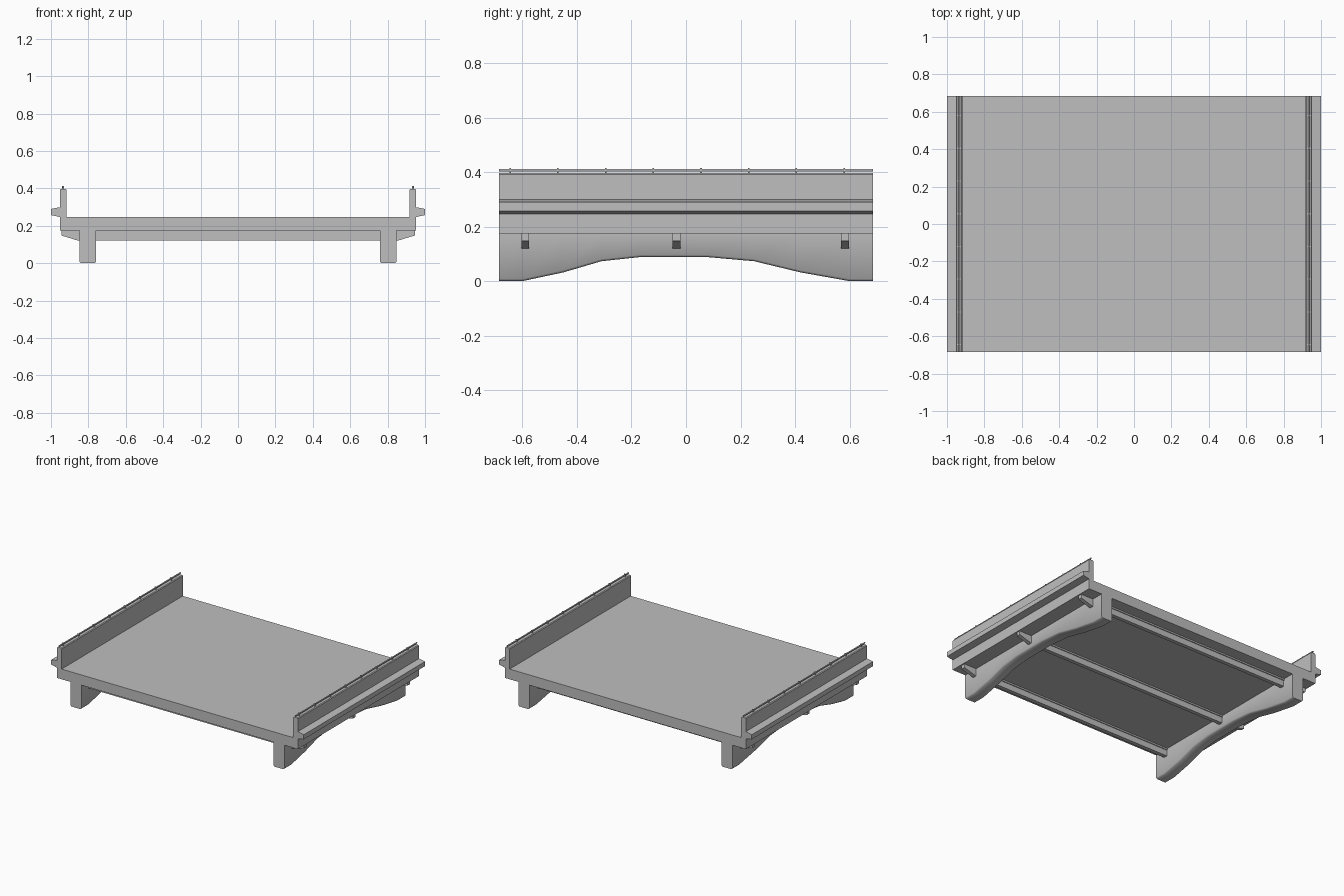
import bpy, bmesh, math

if "Cube" in bpy.data.objects:
    bpy.data.objects.remove(bpy.data.objects["Cube"], do_unlink=True)

concrete = bpy.data.materials.new("grey concrete")
concrete.use_nodes = True
GREY = (0.52, 0.52, 0.52, 1)
concrete.diffuse_color = GREY
concrete.node_tree.nodes["Principled BSDF"].inputs["Base Color"].default_value = GREY

HALF = 0.685  # half the span


def loft(name, rings, mirror=False, smooth=False):
    """Skin matching closed rings of 3D points and cap both ends."""
    bm = bmesh.new()
    loops = [[bm.verts.new(p) for p in ring] for ring in rings]
    n = len(loops[0])
    for a, b in zip(loops, loops[1:]):
        for i in range(n):
            j = (i + 1) % n
            bm.faces.new((a[i], a[j], b[j], b[i]))
    bm.faces.new(loops[0])
    bm.faces.new(loops[-1])
    bmesh.ops.recalc_face_normals(bm, faces=bm.faces)
    mesh = bpy.data.meshes.new(name)
    bm.to_mesh(mesh)
    bm.free()
    mesh.materials.append(concrete)
    obj = bpy.data.objects.new(name, mesh)
    bpy.context.collection.objects.link(obj)
    if smooth:
        bpy.ops.object.select_all(action="DESELECT")
        obj.select_set(True)
        bpy.context.view_layer.objects.active = obj
        bpy.ops.object.shade_smooth_by_angle(angle=math.radians(50))
    if mirror:
        obj.modifiers.new("mirror", "MIRROR")
    return obj


def extrude(name, section, y0, y1, **kw):
    """Run an x-z section along y."""
    return loft(name, [[(x, y, z) for x, z in section] for y in (y0, y1)], **kw)


def rect(x0, x1, z0, z1):
    return [(x0, z0), (x1, z0), (x1, z1), (x0, z1)]


# Road deck
extrude("deck_slab", rect(-0.953, 0.953, 0.174, 0.247), -HALF, HALF)

# Parapet walls with an outer ledge
parapet = [(0.916, 0.24), (0.953, 0.24), (0.953, 0.247), (1.0, 0.257), (1.0, 0.29),
           (0.953, 0.299), (0.953, 0.391), (0.948, 0.396), (0.921, 0.396), (0.916, 0.391)]
extrude("parapet_wall", parapet, -HALF, HALF, mirror=True)

# Handrail and its posts
R = 0.005
ring = [(0.935 + R * math.cos(i * math.pi / 4), 0.407 + R * math.sin(i * math.pi / 4))
        for i in range(8)]
extrude("handrail", ring, -HALF, HALF, mirror=True, smooth=True)
for i in range(8):
    y = -0.645 + 0.175 * i
    extrude(f"rail_post_{i + 1}", rect(0.929, 0.941, 0.39, 0.414),
            y - 0.003, y + 0.003, mirror=True)

# Arched main girders with chamfered lower edges
soffit = [(-HALF, 0), (-0.6, 0), (-0.45, 0.032), (-0.31, 0.073), (-0.17, 0.088),
          (0.08, 0.088), (0.25, 0.073), (0.42, 0.032), (0.6, 0), (HALF, 0)]
IN, OUT, C = 0.76, 0.847, 0.008
rings = [[(IN, y, 0.176), (IN, y, z + C), (IN + C, y, z),
          (OUT - C, y, z), (OUT, y, z + C), (OUT, y, 0.176)] for y, z in soffit]
loft("main_girder", rings, mirror=True, smooth=True)

# Cross beams with a wider top flange, and tapered outer brackets
bracket = [(0.84, 0.12), (0.853, 0.12), (0.945, 0.148), (0.945, 0.176), (0.84, 0.176)]
for i, y in enumerate((-0.59, -0.035, 0.583)):
    extrude(f"cross_beam_{i + 1}", rect(-0.765, 0.765, 0.121, 0.176), y - 0.014, y + 0.014)
    extrude(f"beam_flange_{i + 1}", rect(-0.765, 0.765, 0.163, 0.176), y - 0.02, y + 0.02)
    extrude(f"side_bracket_{i + 1}", bracket, y - 0.014, y + 0.014, mirror=True)
